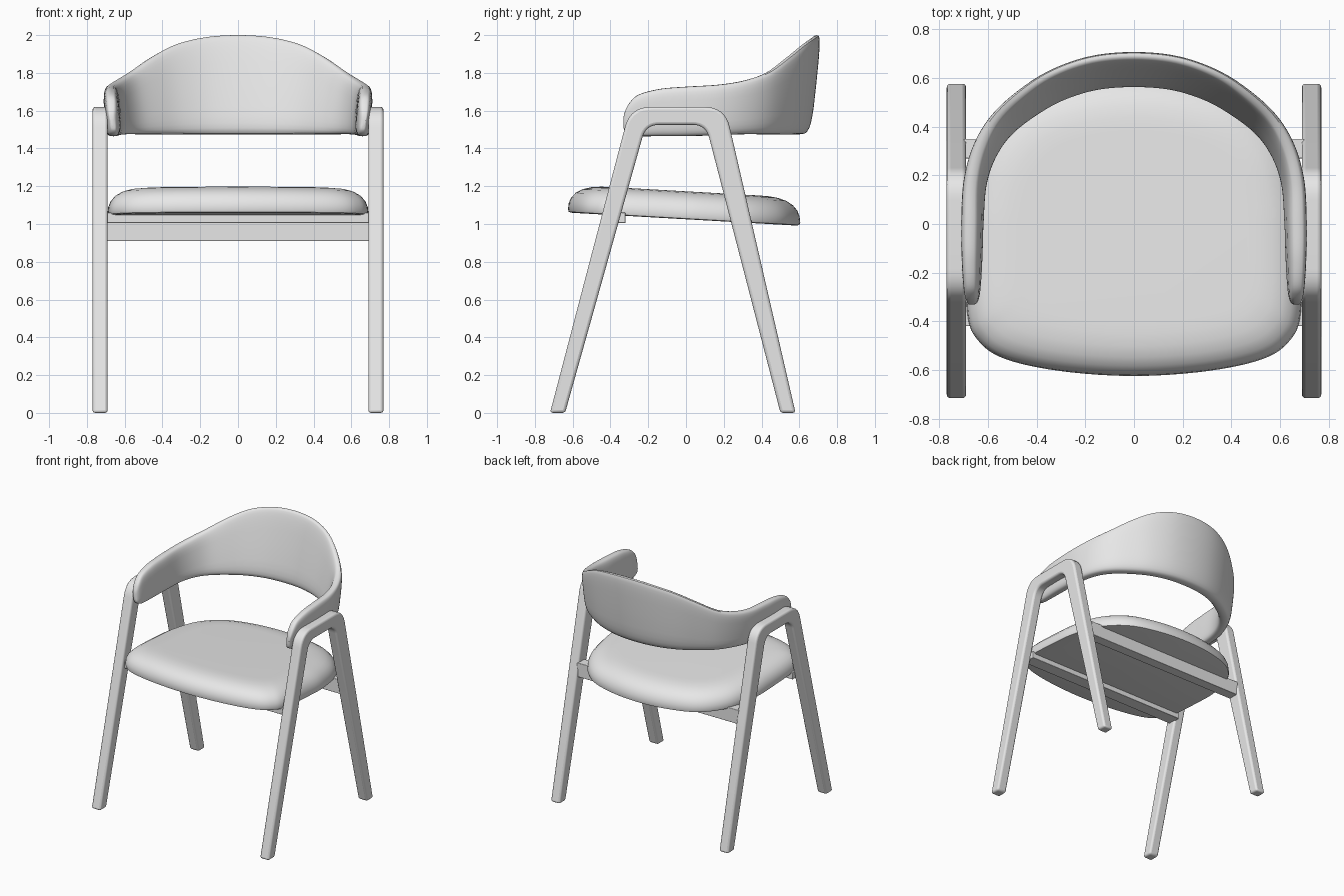
import bpy, bmesh, math
from mathutils import Vector

if "Cube" in bpy.data.objects:
    bpy.data.objects.remove(bpy.data.objects["Cube"])

GREY = (0.8, 0.8, 0.8, 1.0)
mat = bpy.data.materials.new("light grey")
mat.use_nodes = True
mat.diffuse_color = GREY
mat.node_tree.nodes["Principled BSDF"].inputs["Base Color"].default_value = GREY


def finish(name, bm, bevel=0.0):
    """Turn a bmesh into a smooth-shaded object, optionally bevelled."""
    bmesh.ops.recalc_face_normals(bm, faces=bm.faces)
    mesh = bpy.data.meshes.new(name)
    bm.to_mesh(mesh)
    bm.free()
    mesh.materials.append(mat)
    obj = bpy.data.objects.new(name, mesh)
    bpy.context.collection.objects.link(obj)
    if bevel:
        mod = obj.modifiers.new("soft edges", "BEVEL")
        mod.width, mod.segments = bevel, 3
        mod.limit_method, mod.angle_limit = "ANGLE", math.radians(40)
    bpy.ops.object.select_all(action="DESELECT")
    obj.select_set(True)
    bpy.context.view_layer.objects.active = obj
    bpy.ops.object.shade_smooth_by_angle(angle=math.radians(40))
    return obj


def spline(rows, steps, closed=False):
    """Catmull-Rom interpolation of rows of numbers."""
    n, out = len(rows), []
    pick = (lambda i: rows[i % n]) if closed else (lambda i: rows[max(0, min(n - 1, i))])
    for i in range(n if closed else n - 1):
        for s in range(steps):
            t = s / steps
            out.append([0.5 * (2 * b + (c - a) * t + (2 * a - 5 * b + 4 * c - d) * t * t
                               + (3 * b - a - 3 * c + d) * t ** 3)
                        for a, b, c, d in zip(pick(i - 1), pick(i), pick(i + 1), pick(i + 2))])
    if not closed:
        out.append(list(rows[-1]))
    return out


def mirrored(rows):
    """Rows running from the centre outward, extended to the other side."""
    return [(-r[0], *r[1:]) for r in reversed(rows[1:])] + list(rows)


def loft(bm, rings):
    """Skin closed rings and cap both ends."""
    loops = [[bm.verts.new(p) for p in ring] for ring in rings]
    for a, b in zip(loops, loops[1:]):
        for i in range(len(a)):
            j = (i + 1) % len(a)
            bm.faces.new((a[i], a[j], b[j], b[i]))
    bm.faces.new(loops[0])
    bm.faces.new(loops[-1])


def rounded(corners):
    """Round each (y, z, radius) corner with a short curve."""
    out, n = [], len(corners)
    for i, (y, z, r) in enumerate(corners):
        p = Vector((y, z))
        if not r:
            out.append(p)
            continue
        a = p + (Vector(corners[i - 1][:2]) - p).normalized() * r
        b = p + (Vector(corners[(i + 1) % n][:2]) - p).normalized() * r
        for s in range(9):
            t = s / 8
            out.append(a * (1 - t) ** 2 + p * 2 * t * (1 - t) + b * t * t)
    return out


# Side frames: inverted U of two splayed legs and an arm rail
outline = rounded([(-0.72, 0, 0), (-0.295, 1.62, 0.11), (0.207, 1.62, 0.11), (0.58, 0, 0),
                   (0.50, 0, 0), (0.105, 1.525, 0.07), (-0.212, 1.525, 0.07), (-0.64, 0, 0)])
for side, label in ((1, "left"), (-1, "right")):
    bm = bmesh.new()
    loft(bm, [[(side * x, p.x, p.y) for p in outline] for x in (0.69, 0.77)])
    finish(label + "_leg_frame", bm, bevel=0.015)

# Cross bars under the seat
for name, y0, y1, z0, z1 in (("front_cross_bar", -0.42, -0.32, 1.005, 1.06),
                             ("rear_cross_bar", 0.27, 0.35, 0.91, 1.02)):
    bm = bmesh.new()
    loft(bm, [[(x, y0, z0), (x, y1, z0), (x, y1, z1), (x, y0, z1)] for x in (-0.7, 0.7)])
    finish(name, bm, bevel=0.004)

# Seat cushion: rounded plan, domed edge, tilted down to the rear
half = [(0, -0.625), (0.3, -0.605), (0.53, -0.555), (0.64, -0.48), (0.685, -0.37), (0.69, -0.1),
        (0.68, 0.1), (0.62, 0.33), (0.47, 0.5), (0.25, 0.58), (0, 0.605)]
plan = spline(half + [(-x, y) for x, y in reversed(half[1:-1])], 6, closed=True)
layers = [(0.02, 0), (0.004, 0.004), (0, 0.018), (0.004, 0.05), (0.016, 0.08), (0.04, 0.107),
          (0.075, 0.128), (0.12, 0.141), (0.17, 0.147), (0.22, 0.148)]
rings = []
for inset, h in layers:
    ring = []
    for x, y in plan:
        y *= 1 - inset / 0.61
        ring.append((x * (1 - inset / 0.69), y, 1.025 + h - 0.057 * y))
    rings.append(ring)
bm = bmesh.new()
loft(bm, rings)
finish("seat_cushion", bm)

# Wraparound backrest with arms: x, y of outer edge, bottom z, top z,
# outer lean, inner depth at bottom, inner depth at top
stations = [(0, 0.717, 1.475, 2.0, 0.055, 0.175, 0.05),
            (0.18, 0.70, 1.475, 1.988, 0.055, 0.172, 0.05),
            (0.34, 0.645, 1.475, 1.95, 0.05, 0.165, 0.05),
            (0.47, 0.565, 1.475, 1.885, 0.045, 0.155, 0.055),
            (0.59, 0.455, 1.475, 1.805, 0.035, 0.14, 0.06),
            (0.665, 0.33, 1.475, 1.762, 0.025, 0.125, 0.07),
            (0.705, 0.18, 1.47, 1.738, 0.015, 0.11, 0.075),
            (0.714, 0.0, 1.465, 1.727, 0.01, 0.102, 0.08),
            (0.712, -0.14, 1.465, 1.715, 0.01, 0.095, 0.075),
            (0.705, -0.25, 1.465, 1.685, 0.01, 0.08, 0.065),
            (0.698, -0.30, 1.475, 1.64, 0.012, 0.065, 0.055),
            (0.688, -0.325, 1.495, 1.59, 0.012, 0.045, 0.035),
            (0.678, -0.332, 1.52, 1.555, 0.008, 0.02, 0.015)]
path = spline(mirrored(stations), 6)


def squircle(a):
    """Rounded unit-square coordinate from a cosine or sine."""
    return 0.5 + 0.5 * math.copysign(abs(a) ** 0.55, a)


rings = []
for i, (x, y, z0, z1, lean, deep0, deep1) in enumerate(path):
    a, b = path[max(0, i - 1)], path[min(len(path) - 1, i + 1)]
    along = Vector((b[0] - a[0], b[1] - a[1])).normalized()
    if abs(x) > 0.66 and y < -0.2:
        along = Vector((0, math.copysign(1, -x) * -1 * math.copysign(1, x) * math.copysign(1, -x)))
    inward = Vector((along.y, -along.x))
    if inward.dot(Vector((-x, -y if y > 0 else 0))) < 0:
        inward = -inward
    ring = []
    for k in range(28):
        ang = math.tau * k / 28
        u, v = squircle(math.cos(ang)), squircle(math.sin(ang))
        d = (1 - u) * lean * (1 - v) + u * (deep0 + (deep1 - deep0) * v)
        ring.append((x + inward.x * d, y + inward.y * d, z0 + (z1 - z0) * v))
    rings.append(ring)
bm = bmesh.new()
loft(bm, rings)
finish("backrest_with_arms", bm)
